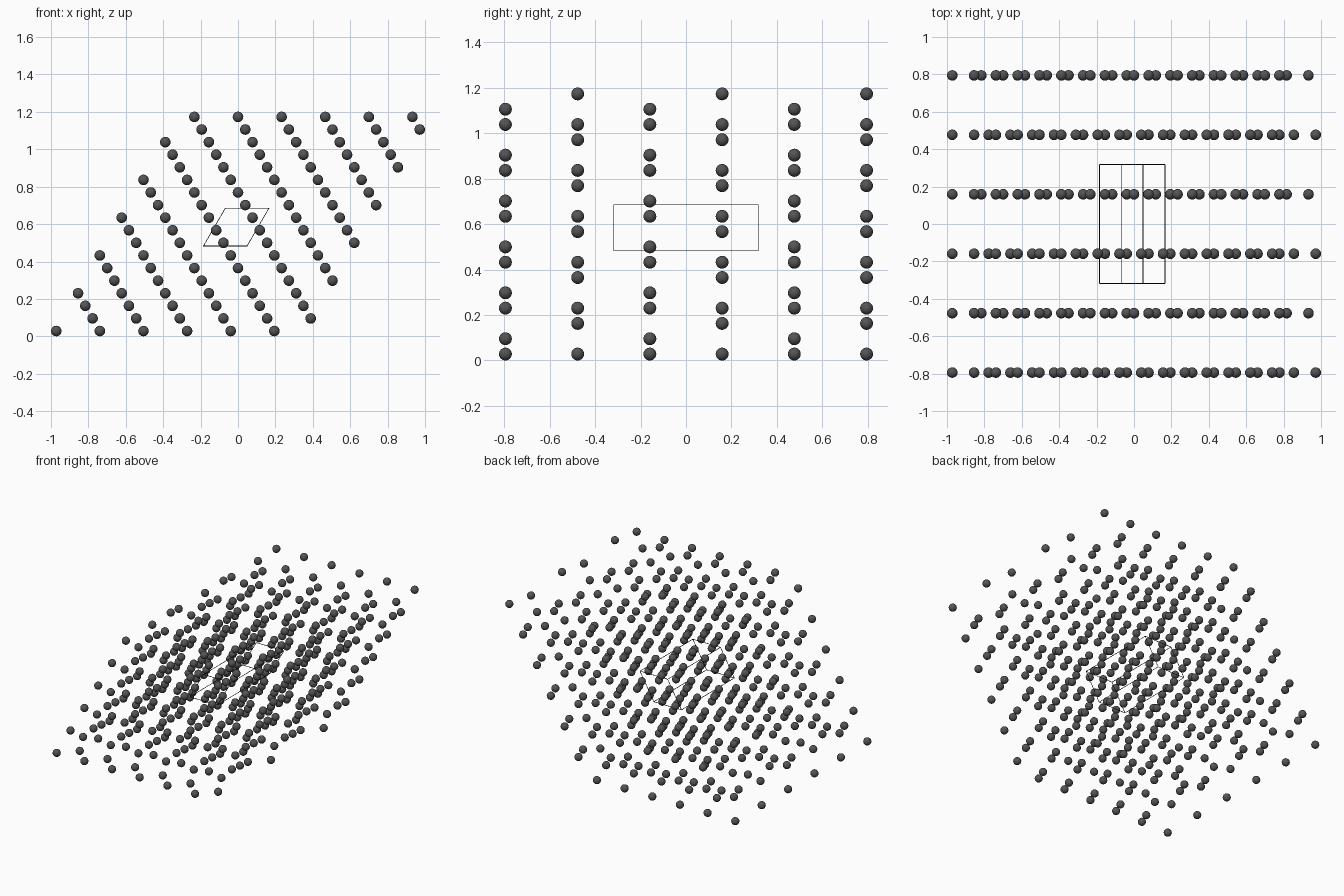
import bpy
from mathutils import Vector

if "Cube" in bpy.data.objects:
    bpy.data.objects.remove(bpy.data.objects["Cube"])

R = 0.0283                       # atom radius
A = Vector((0.2332, 0, 0))       # cell edge vectors
B = Vector((0, 0.6356, 0))
C = Vector((0.1166, 0, 0.202))
N = (6, 3, 6)                    # cells along A, B, C
ORIGIN = Vector((-1 + R, -1.25 * B.y, R))


def material(name, value):
    mat = bpy.data.materials.new(name)
    mat.diffuse_color = (value, value, value, 1)
    mat.use_nodes = True
    mat.node_tree.nodes["Principled BSDF"].inputs["Base Color"].default_value = mat.diffuse_color
    return mat


def atom_set(name, fa, fb, fc, mat):
    """One atom site of the cell, repeated through the whole lattice."""
    pos = ORIGIN + A * fa + B * fb + C * fc
    bpy.ops.mesh.primitive_uv_sphere_add(segments=20, ring_count=12, radius=R, location=pos)
    ob = bpy.context.object
    ob.name = name
    ob.data.materials.append(mat)
    bpy.ops.object.shade_smooth()
    for step, count in zip((A, B, C), N):
        mod = ob.modifiers.new("repeat", 'ARRAY')
        mod.use_relative_offset = False
        mod.use_constant_offset = True
        mod.constant_offset_displace = step
        mod.count = count


# Atoms: two staggered layers per cell, two sites in each
dark = material("dark_grey", 0.09)
atom_set("atoms_layer_a_corner", 0, 0, 0, dark)
atom_set("atoms_layer_a_inner", 2 / 3, 0, 1 / 3, dark)
atom_set("atoms_layer_b_corner", 0, 0.5, 0, dark)
atom_set("atoms_layer_b_inner", 1 / 3, 0.5, 2 / 3, dark)

# Unit cell outline: thin rods along the 12 edges of the central cell
corner = ORIGIN + A * 2.25 + B * 0.75 + C * 2.25
curve = bpy.data.curves.new("unit_cell_outline", 'CURVE')
curve.dimensions = '3D'
curve.bevel_depth = 0.002
curve.bevel_resolution = 1
curve.use_fill_caps = True
for edge, u, v in ((A, B, C), (B, A, C), (C, A, B)):
    for i in (0, 1):
        for j in (0, 1):
            start = corner + u * i + v * j
            line = curve.splines.new('POLY')
            line.points.add(1)
            line.points[0].co = (*start, 1)
            line.points[1].co = (*(start + edge), 1)
curve.materials.append(material("black", 0.01))
bpy.context.collection.objects.link(bpy.data.objects.new("unit_cell_outline", curve))
